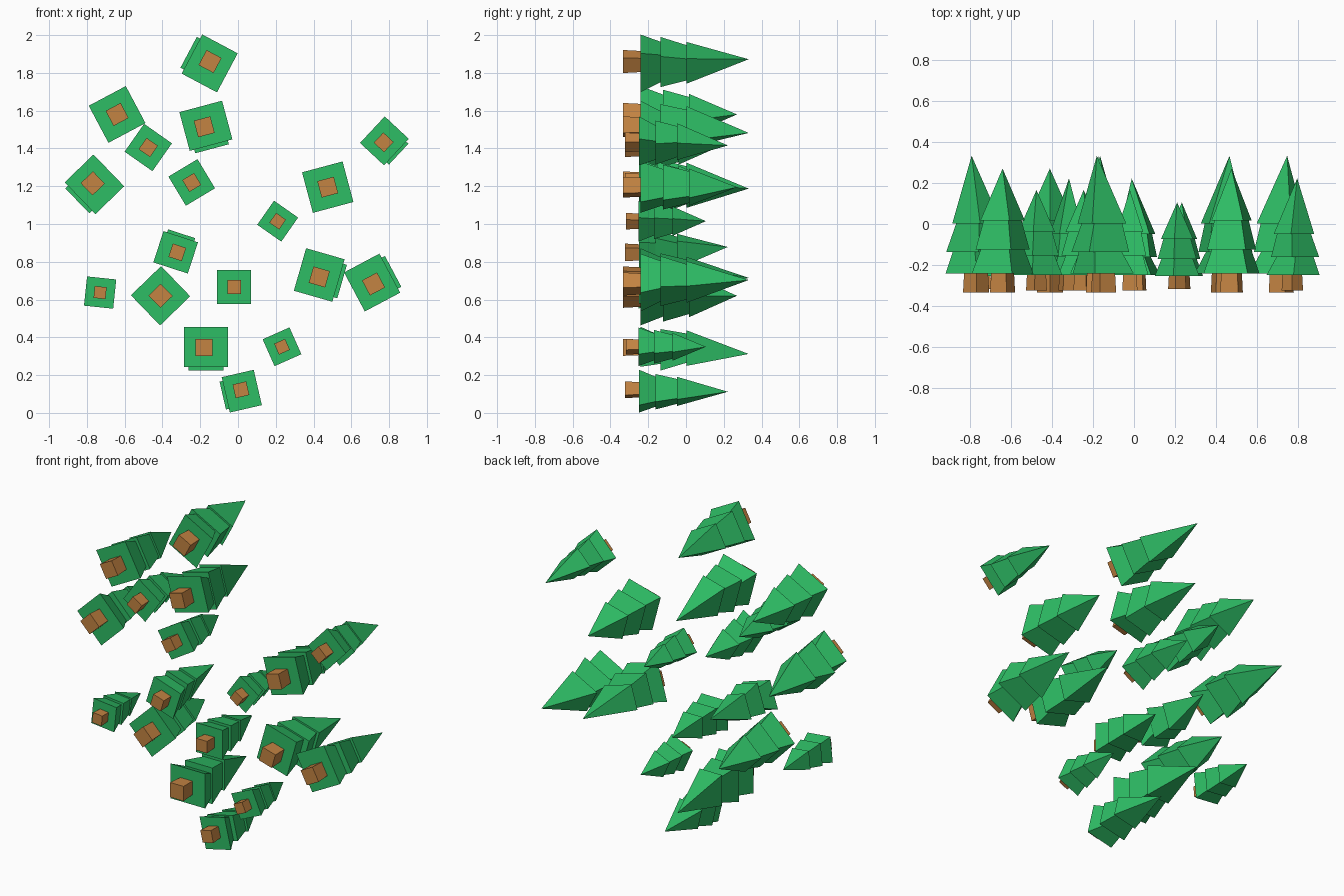
import bpy, bmesh, math
from mathutils import Matrix, Vector

if "Cube" in bpy.data.objects:
    bpy.data.objects.remove(bpy.data.objects["Cube"])


def material(name, rgb):
    m = bpy.data.materials.new(name)
    m.use_nodes = True
    m.diffuse_color = (*rgb, 1)
    m.node_tree.nodes["Principled BSDF"].inputs["Base Color"].default_value = (*rgb, 1)
    return m


green = material("leaf green", (0.027, 0.51, 0.13))
brown = material("bark brown", (0.55, 0.23, 0.055))


def block(bm, z0, z1, centre0, half0, centre1, half1):
    """Tapered four-sided block; a zero top size gives a point."""
    verts = bmesh.ops.create_cube(bm, size=2)["verts"]
    for v in verts:
        c, h, z = (centre1, half1, z1) if v.co.z > 0 else (centre0, half0, z0)
        v.co = Vector((c[0] + v.co.x * h[0], c[1] + v.co.y * h[1], z))
    bmesh.ops.remove_doubles(bm, verts=verts, dist=1e-5)


def make_mesh(name, mat, blocks):
    bm = bmesh.new()
    for b in blocks:
        block(bm, *b)
    bmesh.ops.recalc_face_normals(bm, faces=bm.faces)
    me = bpy.data.meshes.new(name)
    bm.to_mesh(me)
    bm.free()
    me.materials.append(mat)
    return me


def scaled(half, k):
    return (half[0] * k, half[1] * k)


def foliage(name, tiers, tip):
    """Stack of tapering tiers (height, centre, half size) ending in a tip."""
    blocks = []
    for i, (z, c, h) in enumerate(tiers):
        if i + 1 < len(tiers):
            nz, nc, nh = tiers[i + 1]
            blocks.append((z, nz + 0.002, c, h, nc, scaled(h, 0.7)))
        else:
            blocks.append((z, tip[2], c, h, tip[:2], (0, 0)))
    return make_mesh(name, green, blocks)


O = (0, 0)
# Tall tree with a leaning crown, and a straight shorter tree
leaning = foliage("leaning_foliage", [
    (0.092, O, (0.106, 0.117)),
    (0.197, (0.016, 0), (0.11, 0.092)),
    (0.336, (0.007, 0), (0.094, 0.075))], (0.038, 0.005, 0.665))
straight = foliage("straight_foliage", [
    (0.092, O, (0.111, 0.111)),
    (0.21, O, (0.097, 0.097)),
    (0.35, O, (0.08, 0.08))], (0, 0, 0.603))
trunk_end = (0.045, 0.045)
trunk_top = (0.041, 0.041)
leaning_trunk = make_mesh("leaning_trunk", brown,
                          [(0, 0.1, (0.003, 0.01), trunk_end, (0.003, 0.01), trunk_top)])
straight_trunk = make_mesh("straight_trunk", brown, [(0, 0.1, O, trunk_end, O, trunk_top)])

# Placement: x, z, turn in degrees, scale
LEANING = [
    (-0.15, 1.85, 152, 1), (-0.17, 1.52, -75, 1), (-0.76, 1.21, -136, 1),
    (0.43, 0.73, -16, 1), (0.71, 0.69, 28, 1), (-0.17, 0.35, -90, 1),
    (0.775, 1.44, -43, 0.82), (-0.33, 0.85, 72, 0.82), (0.02, 0.115, 193, 0.82)]
STRAIGHT = [
    (-0.64, 1.58, 28, 1), (0.475, 1.195, 15, 1), (-0.41, 0.62, 44, 1),
    (-0.475, 1.405, -35, 0.81), (-0.245, 1.22, 31, 0.81), (-0.02, 0.667, 0, 0.81),
    (0.21, 1.015, -35, 0.7), (-0.73, 0.637, -6, 0.7), (0.233, 0.35, 24, 0.7)]


def plant(kind, meshes, places):
    for i, (x, z, turn, s) in enumerate(places, 1):
        a = math.radians(turn)
        # Tree axis runs along +y
        rot = Matrix(((math.cos(a), math.sin(a), 0),
                      (0, 0, 1),
                      (math.sin(a), -math.cos(a), 0)))
        for part, me in zip(("foliage", "trunk"), meshes):
            ob = bpy.data.objects.new(f"{kind}_tree_{i}_{part}", me)
            ob.matrix_world = (Matrix.Translation((x, -0.28 - 0.053 * s, z))
                               @ rot.to_4x4() @ Matrix.Scale(s, 4))
            bpy.context.collection.objects.link(ob)


plant("leaning", (leaning, leaning_trunk), LEANING)
plant("straight", (straight, straight_trunk), STRAIGHT)
